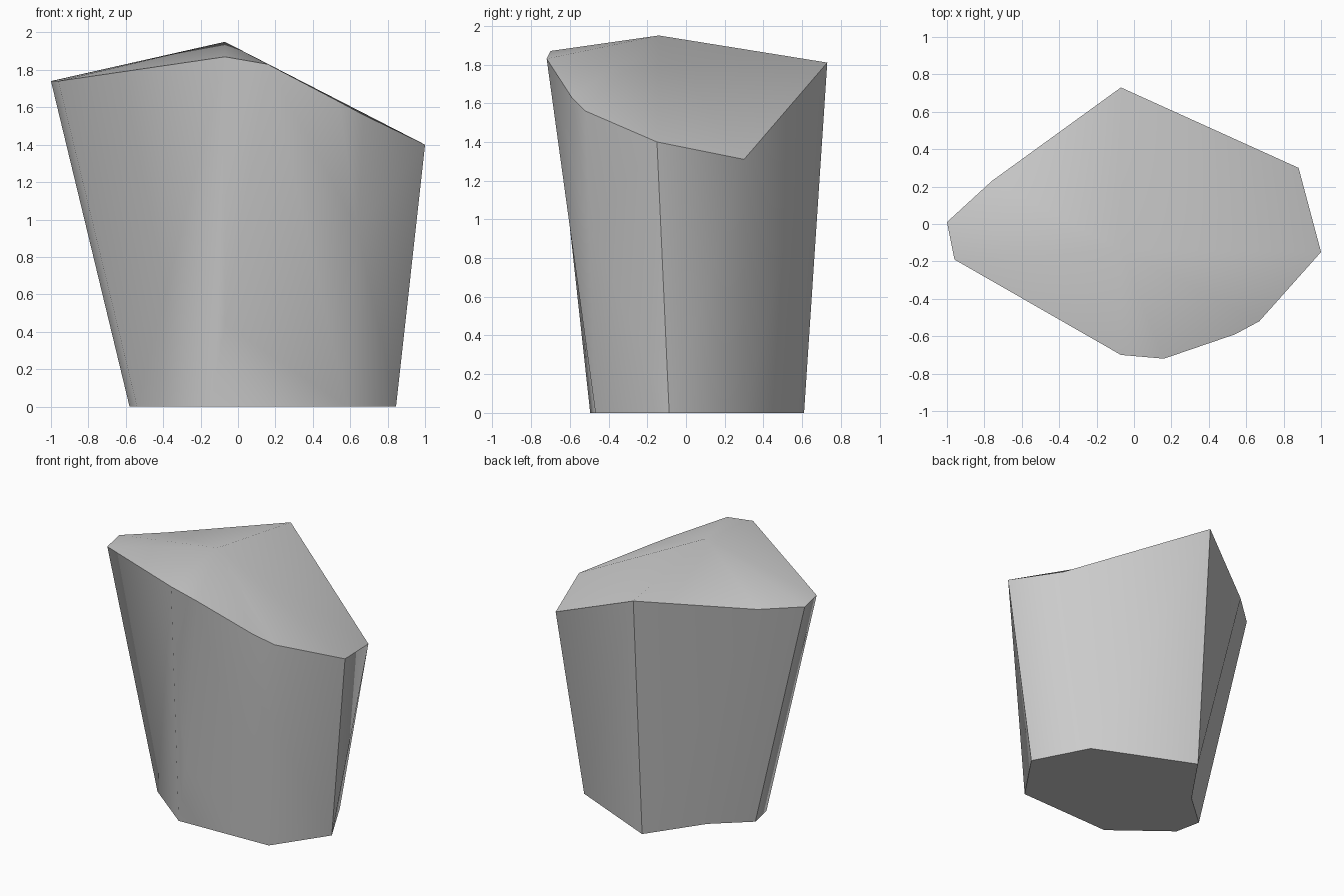
import bpy
import bmesh
import math

cube = bpy.data.objects.get("Cube")
if cube:
    bpy.data.objects.remove(cube, do_unlink=True)

# Rock stone material
stone = bpy.data.materials.new("pale_grey_stone")
stone.use_nodes = True
colour = (0.6, 0.6, 0.6, 1.0)
stone.diffuse_color = colour
stone.node_tree.nodes["Principled BSDF"].inputs["Base Color"].default_value = colour

bm = bmesh.new()


def point(x, y, z):
    return bm.verts.new((x, y, z))


# Foot outline, anticlockwise from the back corner
foot_back = point(-0.06, 0.61, 0)
foot_back_left = point(-0.33, 0.22, 0)
foot_left = point(-0.58, 0.0, 0)
foot_front_left = point(-0.54, -0.19, 0)
foot_front = point(-0.15, -0.495, 0)
foot_corner = point(0.585, -0.468, 0)
foot_right = point(0.845, -0.087, 0)
foot_back_right = point(0.64, 0.302, 0)
foot = [foot_back, foot_back_left, foot_left, foot_front_left,
        foot_front, foot_corner, foot_right, foot_back_right]

# Slanted rim outline, in the same order
rim_back = point(-0.07, 0.73, 1.81)
rim_back_left = point(-0.76, 0.23, 1.74)
rim_left = point(-1.0, 0.01, 1.74)
rim_front_left = point(-0.96, -0.19, 1.74)
rim_front = point(-0.07, -0.70, 1.87)
rim_front_right = point(0.16, -0.72, 1.83)
rim_corner = point(0.54, -0.59, 1.63)
rim_corner_side = point(0.67, -0.52, 1.56)
rim_right = point(1.0, -0.15, 1.40)
rim_back_right = point(0.88, 0.30, 1.31)
rim = [rim_back, rim_back_left, rim_left, rim_front_left, rim_front,
       rim_front_right, rim_corner, rim_corner_side, rim_right, rim_back_right]

# Ridge bends and the peak
ridge = point(0.64, -0.50, 0.95)
hollow = point(-0.07, -0.527, 0.44)
peak = point(-0.07, -0.14, 1.95)

# Underside and crown
bm.faces.new(foot)
for i, v in enumerate(rim):
    bm.faces.new((v, rim[(i + 1) % len(rim)], peak))

# Plain side panels: left half, then right half
for i in range(4):
    bm.faces.new((foot[i], foot[i + 1], rim[i + 1], rim[i]))
right_foot = [foot_right, foot_back_right, foot_back]
right_rim = [rim_right, rim_back_right, rim_back]
for i in range(2):
    bm.faces.new((right_foot[i], right_foot[i + 1], right_rim[i + 1], right_rim[i]))

# Broken facets around the front ridge
for facet in (
    (foot_front, hollow, rim_front),
    (hollow, rim_front_right, rim_front),
    (foot_front, foot_corner, hollow),
    (foot_corner, rim_front_right, hollow),
    (foot_corner, ridge, rim_front_right),
    (ridge, rim_corner, rim_front_right),
    (ridge, rim_corner_side, rim_corner),
    (foot_corner, foot_right, ridge),
    (ridge, foot_right, rim_right),
    (ridge, rim_right, rim_corner_side),
):
    bm.faces.new(facet)
bmesh.ops.recalc_face_normals(bm, faces=bm.faces)

mesh = bpy.data.meshes.new("rock")
bm.to_mesh(mesh)
bm.free()
mesh.materials.append(stone)
rock = bpy.data.objects.new("rock", mesh)
bpy.context.collection.objects.link(rock)

# Soft facets with crisp main edges
bpy.ops.object.select_all(action="DESELECT")
rock.select_set(True)
bpy.context.view_layer.objects.active = rock
bpy.ops.object.shade_smooth_by_angle(angle=math.radians(50))
